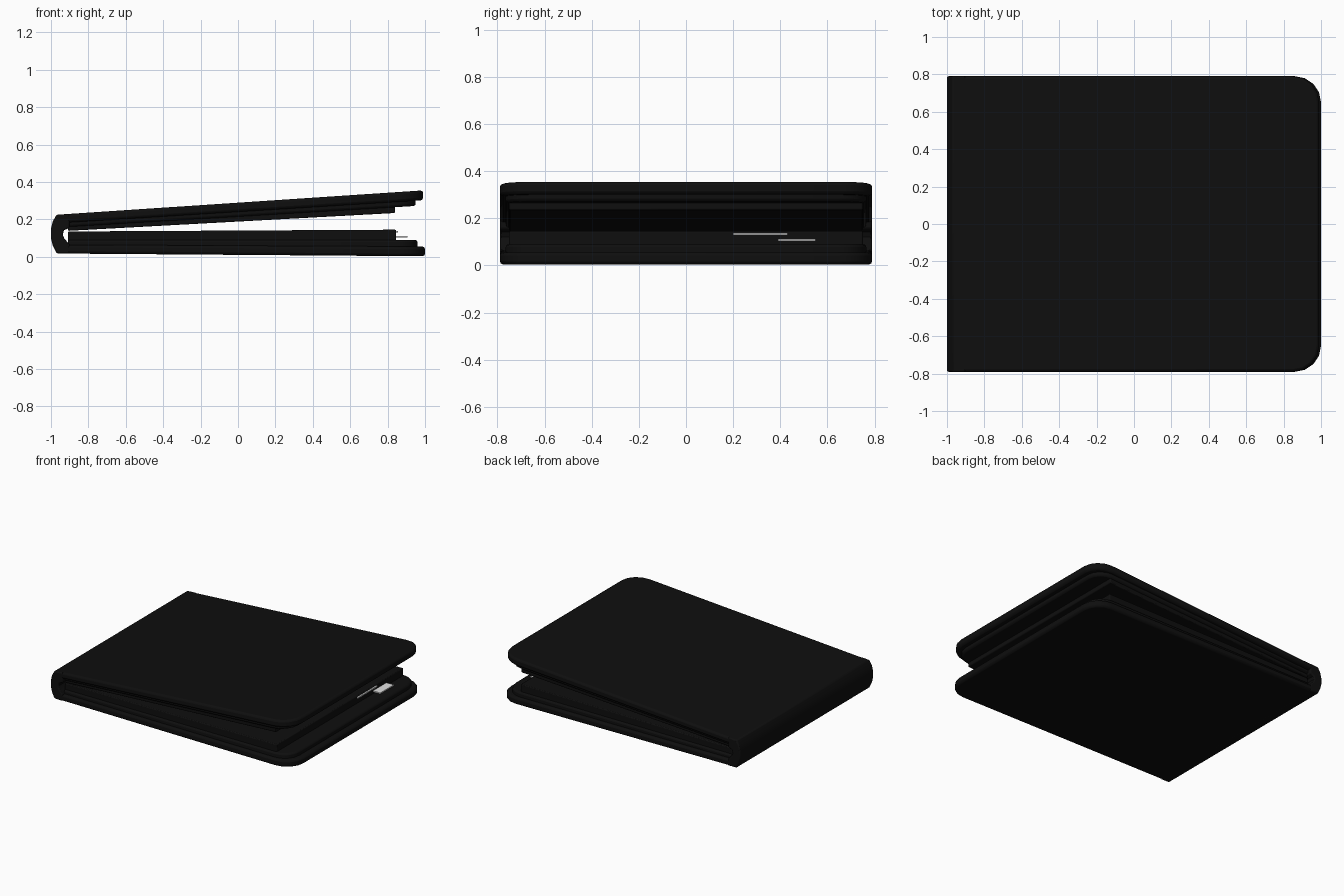
import bpy, bmesh, math

if "Cube" in bpy.data.objects:
    bpy.data.objects.remove(bpy.data.objects["Cube"])


def material(name, rgb):
    m = bpy.data.materials.new(name)
    m.diffuse_color = (*rgb, 1)
    m.use_nodes = True
    m.node_tree.nodes["Principled BSDF"].inputs["Base Color"].default_value = m.diffuse_color
    return m


BLACK = material("black leather", (0.0045, 0.0045, 0.0045))
SILVER = material("light metal", (0.75, 0.75, 0.75))


def finish(bm, name, mat, bevel):
    bmesh.ops.recalc_face_normals(bm, faces=bm.faces)
    me = bpy.data.meshes.new(name)
    bm.to_mesh(me)
    bm.free()
    ob = bpy.data.objects.new(name, me)
    bpy.context.collection.objects.link(ob)
    me.materials.append(mat)
    if bevel:
        b = ob.modifiers.new("soft_edges", 'BEVEL')
        b.width = bevel
        b.segments = 2
        b.limit_method = 'ANGLE'
        b.angle_limit = math.radians(50)
    bpy.ops.object.select_all(action='DESELECT')
    ob.select_set(True)
    bpy.context.view_layer.objects.active = ob
    bpy.ops.object.shade_smooth_by_angle(angle=math.radians(35))
    return ob


def panel(name, x0, x1, y0, y1, low, high, radius=0.0, mat=BLACK, bevel=0.012):
    """Sheet rounded at its +x corners; low/high are (z at x=-1, z at x=1)."""
    plan = [(x0, y0)]
    if radius:
        for sign, y in ((-1, y0), (1, y1)):
            angles = [i * 22.5 for i in range(5)]
            for a in (angles if sign < 0 else angles[::-1]):
                t = math.radians(a)
                plan.append((x1 - radius + radius * math.sin(t),
                             y + sign * (radius * math.cos(t) - radius)))
    else:
        plan += [(x1, y0), (x1, y1)]
    plan.append((x0, y1))
    bm = bmesh.new()
    rings = []
    for a, b in (low, high):
        rings.append([bm.verts.new((x, y, a + (b - a) * (x + 1) / 2)) for x, y in plan])
    bm.faces.new(rings[0][::-1])
    bm.faces.new(rings[1])
    n = len(plan)
    for i in range(n):
        j = (i + 1) % n
        bm.faces.new((rings[0][i], rings[0][j], rings[1][j], rings[1][i]))
    return finish(bm, name, mat, bevel)


# Lower half: cover, lining and pocket block
panel("lower_cover", -0.96, 1.0, -0.79, 0.79, (0.018, 0.003), (0.065, 0.055), 0.14, bevel=0.014)
panel("lower_lining", -0.91, 0.96, -0.765, 0.765, (0.04, 0.03), (0.09, 0.09), 0.12)
panel("lower_pocket", -0.91, 0.845, -0.75, 0.75, (0.06, 0.06), (0.135, 0.146), bevel=0.006)

# Upper half, opened by a few degrees
panel("upper_cover", -0.96, 0.99, -0.79, 0.79, (0.178, 0.303), (0.223, 0.356), 0.14, bevel=0.014)
panel("upper_lining", -0.91, 0.95, -0.765, 0.765, (0.155, 0.275), (0.2, 0.33), 0.12)
panel("upper_pocket", -0.91, 0.84, -0.75, 0.75, (0.134, 0.243), (0.19, 0.30), bevel=0.006)

# Spine: C-shaped strip joining both halves
profile = [(-0.90, 0.017), (-0.97, 0.018), (-0.99, 0.06), (-1.0, 0.10), (-1.0, 0.15),
           (-0.99, 0.19), (-0.97, 0.225), (-0.90, 0.2295), (-0.90, 0.155),
           (-0.93, 0.142), (-0.937, 0.12), (-0.93, 0.10), (-0.90, 0.065)]
bm = bmesh.new()
ends = [[bm.verts.new((x, y, z)) for x, z in profile] for y in (-0.79, 0.79)]
bm.faces.new(ends[0])
bm.faces.new(ends[1][::-1])
for i in range(len(profile)):
    j = (i + 1) % len(profile)
    bm.faces.new((ends[0][i], ends[1][i], ends[1][j], ends[0][j]))
finish(bm, "spine", BLACK, 0.008)

# Small bright tabs peeking out of the pocket
panel("upper_tab", 0.74, 0.856, 0.2, 0.43, (0.129, 0.129), (0.138, 0.138), mat=SILVER, bevel=0)
panel("lower_tab", 0.80, 0.905, 0.39, 0.55, (0.103, 0.103), (0.112, 0.112), mat=SILVER, bevel=0)
